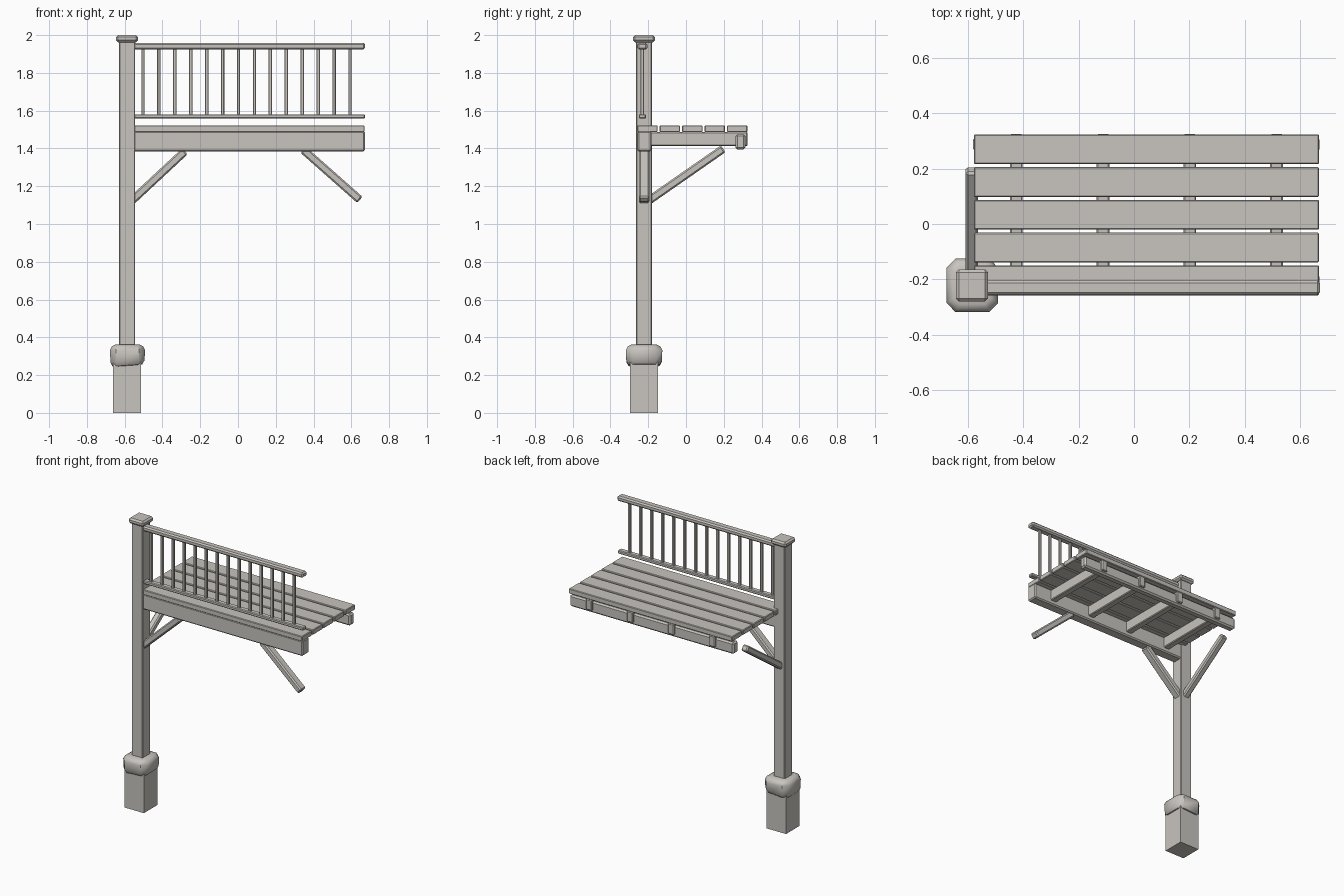
import bpy, bmesh, math
from mathutils import Vector, Matrix

if "Cube" in bpy.data.objects:
    bpy.data.objects.remove(bpy.data.objects["Cube"])

wood = bpy.data.materials.new("weathered pale wood")
wood.diffuse_color = (0.58, 0.555, 0.52, 1)
wood.use_nodes = True
wood.node_tree.nodes["Principled BSDF"].inputs["Base Color"].default_value = wood.diffuse_color


def finish(name, bm):
    bmesh.ops.recalc_face_normals(bm, faces=bm.faces)
    me = bpy.data.meshes.new(name)
    bm.to_mesh(me)
    bm.free()
    me.materials.append(wood)
    ob = bpy.data.objects.new(name, me)
    bpy.context.collection.objects.link(ob)
    return ob


def box(name, x, y, z, bevel=0.006, matrix=None):
    """Chamfered box from (min, max) ranges, optionally transformed."""
    bm = bmesh.new()
    bmesh.ops.create_cube(bm, size=1)
    for v in bm.verts:
        for i, (a, b) in enumerate((x, y, z)):
            v.co[i] = (a + b) / 2 + v.co[i] * (b - a)
    if bevel:
        bmesh.ops.bevel(bm, geom=bm.edges[:], offset=bevel, segments=1,
                        affect='EDGES', profile=0.5)
    if matrix:
        bm.transform(matrix)
    return finish(name, bm)


def brace(name, start, end, width, thick):
    """Diagonal strut between two points, width measured horizontally."""
    a, b = Vector(start), Vector(end)
    d = (b - a).normalized()
    side = d.cross(Vector((0, 0, 1))).normalized()
    up = side.cross(d)
    m = Matrix((d, side, up)).transposed().to_4x4()
    m.translation = (a + b) / 2
    h = (b - a).length / 2
    return box(name, (-h, h), (-width / 2, width / 2),
               (-thick / 2, thick / 2), 0.008, m)


PX, PY = -0.587, -0.222   # post centre

# Post, footing and cap
box("footing", (-0.661, -0.513), (-0.296, -0.148), (0, 0.30), 0)
box("post", (PX - 0.043, PX + 0.043), (PY - 0.043, PY + 0.043), (0.28, 1.97), 0.005)
box("post_cap", (PX - 0.058, PX + 0.058), (PY - 0.058, PY + 0.058), (1.962, 2.0), 0.011)

# Rounded collar: stacked chamfered squares, tilted slightly underneath
bm = bmesh.new()
rings = []
for z, h in ((0.25, 0.072), (0.252, 0.079), (0.272, 0.09),
             (0.332, 0.093), (0.352, 0.083), (0.361, 0.066)):
    c = h * 0.66
    outline = ((h, -c), (h, c), (c, h), (-c, h), (-h, c), (-h, -c), (-c, -h), (c, -h))
    tilt = 0.07 if z < 0.3 else 0
    rings.append([bm.verts.new((PX + 0.002 + x, PY + y * 1.04, z + tilt * x)) for x, y in outline])
for lo, hi in zip(rings, rings[1:]):
    for i in range(8):
        j = (i + 1) % 8
        bm.faces.new((lo[i], lo[j], hi[j], hi[i]))
bm.faces.new(rings[0])
bm.faces.new(rings[-1])
collar = finish("collar", bm)
bpy.context.view_layer.objects.active = collar
collar.select_set(True)
bpy.ops.object.shade_smooth_by_angle(angle=math.radians(40))

# Deck beams, joists and planks
box("front_beam", (-0.59, 0.672), (-0.257, -0.183), (1.384, 1.492), 0.008)
box("back_beam", (-0.583, 0.672), (0.262, 0.314), (1.395, 1.475), 0.01)
for i in range(4):
    x = -0.426 + i * 0.314
    box(f"joist_{i + 1}", (x - 0.023, x + 0.023), (-0.2, 0.326), (1.413, 1.488), 0.005)
for i in range(5):
    y = -0.204 + i * 0.1187
    box(f"plank_{i + 1}", (-0.58, 0.67), (y - 0.054, y + 0.054), (1.487, 1.522), 0.004)

# Diagonal braces
brace("left_brace", (-0.57, PY, 1.116), (-0.281, PY, 1.385), 0.056, 0.043)
brace("right_brace", (0.645, PY, 1.128), (0.345, PY, 1.393), 0.056, 0.043)
brace("side_brace", (PX, -0.20, 1.122), (PX, 0.197, 1.398), 0.045, 0.043)

# Railing
box("top_rail", (-0.56, 0.673), (-0.257, -0.205), (1.924, 1.959), 0.009)
box("bottom_rail", (-0.56, 0.673), (-0.25, -0.212), (1.558, 1.581), 0.005)
for i in range(14):
    x = -0.503 + i * 0.0843
    box(f"baluster_{i + 1}", (x - 0.009, x + 0.009), (-0.24, -0.222), (1.57, 1.935), 0.003)
